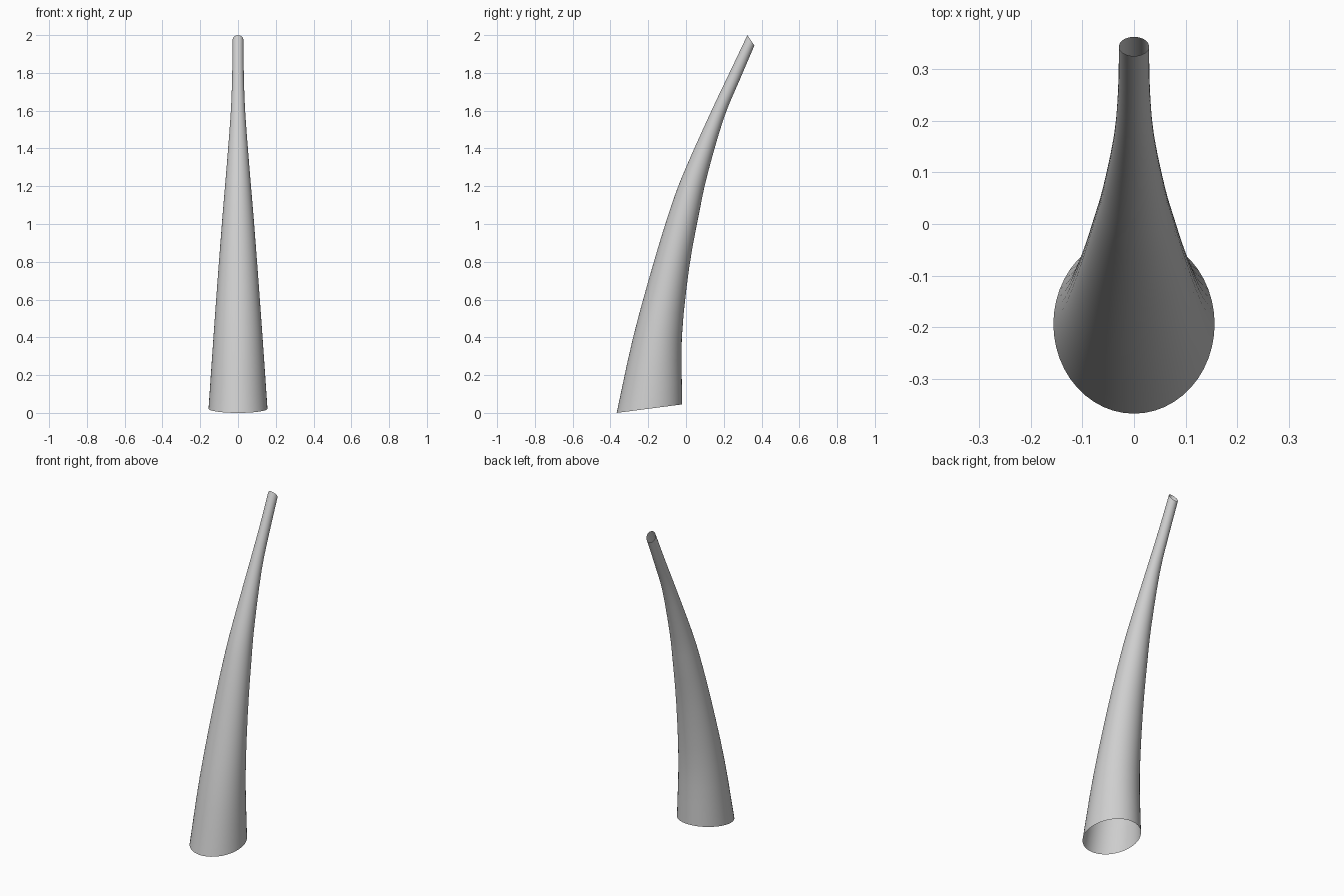
import bpy
import bmesh
import math
from mathutils import Vector

default_cube = bpy.data.objects.get("Cube")
if default_cube:
    bpy.data.objects.remove(default_cube, do_unlink=True)

SIDES = 48
STEPS = 3

# Plain grey surface
grey = bpy.data.materials.new("plain_grey")
grey.use_nodes = True
colour = (0.62, 0.62, 0.62, 1.0)
grey.diffuse_color = colour
grey.node_tree.nodes["Principled BSDF"].inputs["Base Color"].default_value = colour

# Cross-sections: front edge (y, z), back edge (y, z), half width
sections = [
    (-0.367, 0.0, -0.02, 0.045, 0.156),
    (-0.28, 0.4, -0.022, 0.4, 0.13),
    (-0.17, 0.8, 0.017, 0.77, 0.102),
    (-0.077, 1.1, 0.07, 1.06, 0.079),
    (0.0, 1.3, 0.113, 1.26, 0.062),
    (0.135, 1.6, 0.2, 1.56, 0.039),
    (0.23, 1.8, 0.283, 1.76, 0.031),
    (0.325, 2.0, 0.362, 1.945, 0.029),
]


def blend(a, b, c, d, t):
    """Smooth curve between b and c."""
    return 0.5 * (2 * b + (c - a) * t + (2 * a - 5 * b + 4 * c - d) * t ** 2
                  + (3 * b - a - 3 * c + d) * t ** 3)


def smooth_sections(rows):
    """Insert in-between cross-sections along the curve."""
    rows = [Vector(row) for row in rows]
    padded = [2 * rows[0] - rows[1]] + rows + [2 * rows[-1] - rows[-2]]
    result = []
    for i in range(len(rows) - 1):
        for step in range(STEPS):
            result.append(blend(*padded[i:i + 4], step / STEPS))
    return result + [rows[-1]]


def add_ring(bm, section):
    """Elliptical ring spanning the front and back edges."""
    front_y, front_z, back_y, back_z, half_width = section
    front = Vector((0, front_y, front_z))
    back = Vector((0, back_y, back_z))
    centre, reach = (front + back) / 2, (back - front) / 2
    side = Vector((half_width, 0, 0))
    angles = [math.tau * i / SIDES for i in range(SIDES)]
    return [bm.verts.new(centre + side * math.cos(a) + reach * math.sin(a))
            for a in angles]


# Curved tapering tube, open at both ends
bm = bmesh.new()
rings = [add_ring(bm, section) for section in smooth_sections(sections)]
for low, high in zip(rings, rings[1:]):
    for i in range(SIDES):
        j = (i + 1) % SIDES
        face = bm.faces.new((low[i], low[j], high[j], high[i]))
        face.smooth = True

mesh = bpy.data.meshes.new("curved_horn")
bm.to_mesh(mesh)
bm.free()
mesh.materials.append(grey)
horn = bpy.data.objects.new("curved_horn", mesh)
bpy.context.collection.objects.link(horn)
